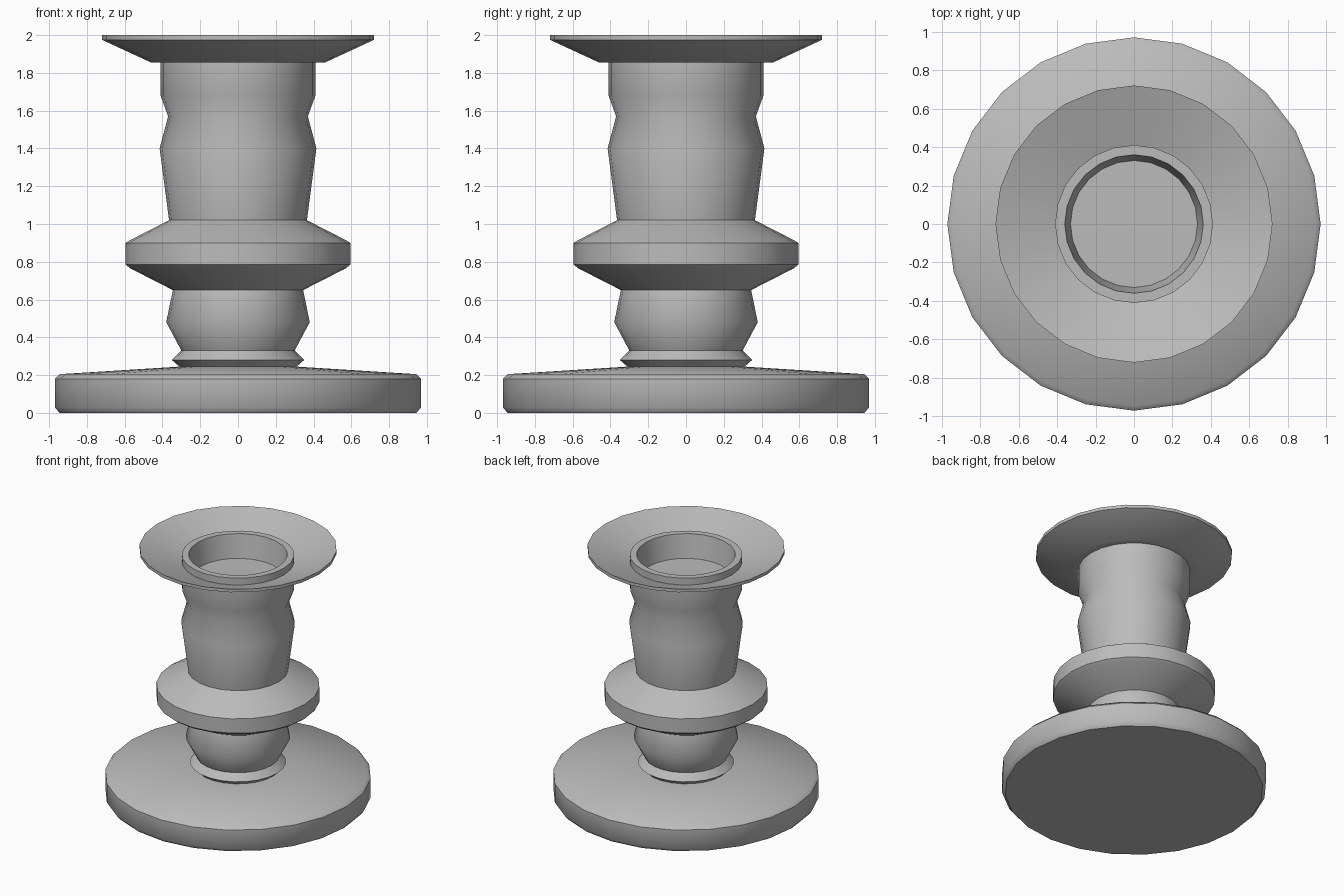
import bpy
import math

SIDES = 24

cube = bpy.data.objects.get("Cube")
if cube:
    bpy.data.objects.remove(cube, do_unlink=True)

grey = bpy.data.materials.new("plain_grey")
grey.use_nodes = True
colour = (0.5, 0.5, 0.5, 1)
grey.diffuse_color = colour
grey.node_tree.nodes["Principled BSDF"].inputs["Base Color"].default_value = colour


def lathe(name, profile, smooth_angle=42):
    """Turn a (radius, height) profile about z; radius 0 closes an end."""
    verts, rings, faces = [], [], []
    for r, z in profile:
        count = SIDES if r > 0 else 1
        rings.append([len(verts) + i for i in range(count)])
        for i in range(count):
            a = math.tau * i / SIDES
            verts.append((r * math.cos(a), r * math.sin(a), z))
    for low, high in zip(rings, rings[1:]):
        for i in range(SIDES):
            j = (i + 1) % SIDES
            if len(low) == 1:
                faces.append((low[0], high[j], high[i]))
            elif len(high) == 1:
                faces.append((low[i], low[j], high[0]))
            else:
                faces.append((low[i], low[j], high[j], high[i]))
    mesh = bpy.data.meshes.new(name)
    mesh.from_pydata(verts, [], faces)
    mesh.materials.append(grey)
    obj = bpy.data.objects.new(name, mesh)
    bpy.context.collection.objects.link(obj)
    bpy.ops.object.select_all(action="DESELECT")
    obj.select_set(True)
    bpy.context.view_layer.objects.active = obj
    bpy.ops.object.shade_smooth_by_angle(angle=math.radians(smooth_angle))
    return obj


# Whole turned body: foot, neck ring, lower bulb, collar, stem, drip pan, cup
lathe("candle_holder", [
    # foot
    (0, 0), (0.945, 0), (0.97, 0.03), (0.97, 0.18), (0.945, 0.205), (0.31, 0.245),
    # neck ring and lower bulb
    (0.35, 0.28), (0.30, 0.33), (0.38, 0.48), (0.345, 0.65),
    # collar
    (0.57, 0.765), (0.595, 0.785), (0.595, 0.9), (0.57, 0.915), (0.365, 1.02),
    # stem
    (0.415, 1.40), (0.37, 1.57), (0.41, 1.68), (0.41, 1.855),
    # drip pan
    (0.46, 1.855), (0.72, 1.975), (0.72, 2.0), (0.41, 1.89),
    # candle cup
    (0.41, 1.945), (0.36, 1.945), (0.33, 1.76), (0, 1.76),
])
